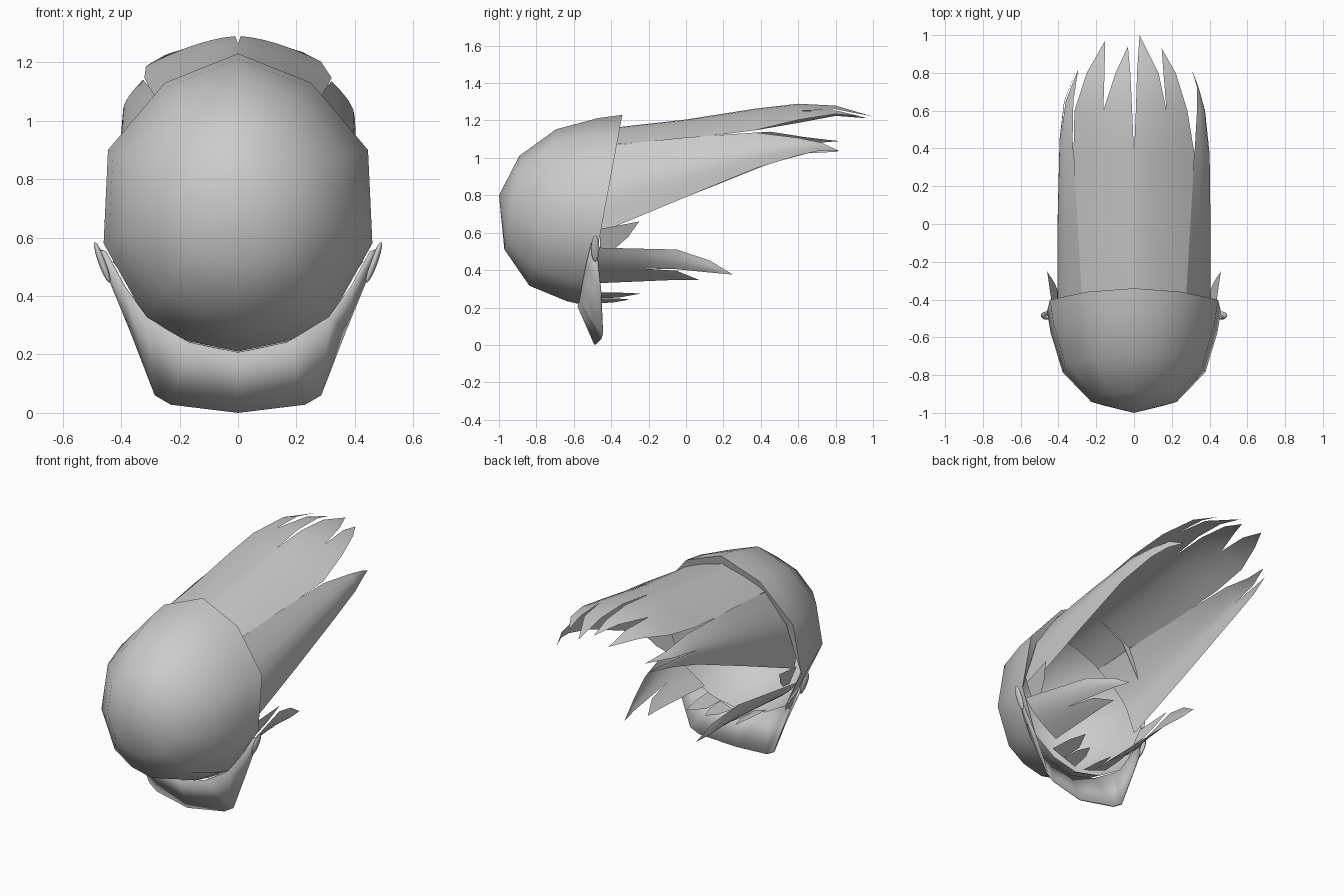
import bpy, bmesh, math
from mathutils import Vector

if "Cube" in bpy.data.objects:
    bpy.data.objects.remove(bpy.data.objects["Cube"])


def lerp_curve(pts, t):
    """Piecewise-linear lookup in a short list of (t, value)."""
    if t <= pts[0][0]:
        return pts[0][1]
    for (a, va), (b, vb) in zip(pts, pts[1:]):
        if t <= b:
            return va + (vb - va) * (t - a) / (b - a)
    return pts[-1][1]


def build(name, grids, thickness=0, angle=40):
    """Mesh object from grids (rows of points); touching grids are welded."""
    bm = bmesh.new()
    for rows in grids:
        vs = [[bm.verts.new(p) for p in row] for row in rows]
        for r0, r1 in zip(vs, vs[1:]):
            for i in range(len(r0) - 1):
                bm.faces.new((r0[i], r0[i + 1], r1[i + 1], r1[i]))
    bmesh.ops.remove_doubles(bm, verts=bm.verts, dist=0.0005)
    bmesh.ops.recalc_face_normals(bm, faces=bm.faces)
    me = bpy.data.meshes.new(name)
    bm.to_mesh(me)
    bm.free()
    ob = bpy.data.objects.new(name, me)
    bpy.context.collection.objects.link(ob)
    bpy.ops.object.select_all(action='DESELECT')
    ob.select_set(True)
    bpy.context.view_layer.objects.active = ob
    bpy.ops.object.shade_smooth_by_angle(angle=math.radians(angle))
    if thickness:
        m = ob.modifiers.new("Thickness", 'SOLIDIFY')
        m.thickness = thickness
        m.offset = -1
    return ob


def lock(surface, rows, cols=4):
    """Tapering lock on a surface(u, y); rows are (y, u_start, u_end)."""
    return [[surface(a + (b - a) * i / cols, y) for i in range(cols + 1)] for y, a, b in rows]


def both_sides(pts):
    return pts + [(-p[0],) + tuple(p[1:]) for p in pts[-2::-1]]


# Face shell: rim outline shrunk in rings towards the nose, with a lip folded in at the top
half = [(0, 1.23), (.25, 1.13), (.445, .9), (.46, .58), (.32, .33), (.17, .245), (0, .21)]
outline = both_sides(half)
rings = []
for f, y0, tilt in [(0, -1, 0), (.49, -.925, .16), (.82, -.755, .17),
                    (.96, -.54, .17), (1, -.42, .185)]:
    rings.append([(x * f, y0 + tilt * (z - .8) * f, .8 + (z - .8) * f) for x, z in outline])
lip = []
for x, z in outline:
    f = 1 - .12 * min(1, max(0, (z - .5) / .4))
    lip.append((x * f, -.43 + .185 * (z - .8), .8 + (z - .8) * f))
build("face_shell", [rings + [lip]], 0, 60)

# Chin collar: flared plate from ear to ear below the shell
outer = [(.485, -.485, .56), (.37, -.457, .28), (.285, -.45, .06), (.23, -.46, .028), (0, -.49, 0)]
inner = [(.457, -.505, .55), (.392, -.535, .43), (.315, -.555, .325), (.17, -.57, .24), (0, -.58, .205)]
build("chin_collar", [[both_sides(outer), both_sides(inner)]], 0.008, 25)

# Ear knobs at the collar ends
for s in (-1, 1):
    bpy.ops.mesh.primitive_uv_sphere_add(segments=8, ring_count=6, radius=1,
                                         location=(s * .465, -.485, .515))
    knob = bpy.context.object
    knob.name = "ear_knob"
    knob.scale = (.013, .022, .075)
    knob.rotation_euler = (0, s * .35, 0)
    bpy.ops.object.shade_smooth()

# Crest top: arched sheet rooted inside the shell and ending in ragged locks
top_z = [(-.62, 1.12), (-.4, 1.16), (0, 1.205), (.36, 1.262), (.6, 1.29), (.8, 1.28), (1, 1.222)]
top_w = [(-.62, .25), (-.4, .275), (.45, .325), (1, .325)]


def crest_surface(u, y):
    drop = lerp_curve([(-.4, .09), (.5, .12), (1, .06)], y)
    return Vector((u * lerp_curve(top_w, y), y, lerp_curve(top_z, y) - drop * abs(u) ** 1.6))


def crest_lock(a, b, a6, b6, a8, b8, tip, tip_y):
    return lock(crest_surface, [(-.62, a, b), (-.37, a, b), (0, a, b), (.37, a, b), (.6, a6, b6),
                                (.8, a8, b8), (tip_y, tip, tip)])


build("crest_top", [
    crest_lock(-1, -.5, -.97, -.5, -.77, -.48, -.47, .97),
    crest_lock(-.5, 0, -.5, -.03, -.3, -.06, -.1, .94),
    crest_lock(0, .53, .03, .53, .05, .4, .09, 1.0),
    crest_lock(.53, 1, .53, .87, .48, .68, .45, .93)])

# Crest sides: curved panels, wide at the shell and ragged at the back
side_top = [(-.62, 1.03), (-.37, 1.07), (.1, 1.12), (.45, 1.14), (.82, 1.10)]
side_low = [(-.46, .6), (.36, .94), (.54, 1.0), (.72, 1.04), (.82, 1.03)]


def side_surface(s):
    def f(v, y):
        yy = y + v * lerp_curve([(-.62, .14), (-.37, -.09), (0, 0)], y)
        zt, zb = lerp_curve(side_top, yy), lerp_curve(side_low, yy)
        xt = lerp_curve([(-.62, .25), (-.4, .275), (.45, .325), (.82, .29)], yy)
        xo = lerp_curve([(-.62, .385), (-.4, .41), (.4, .40), (.65, .37), (.82, .305)], yy)
        return Vector((s * (xt + (xo - xt) * math.sin(min(1, v * 1.5) * math.pi / 2)),
                       yy, zt + (zb - zt) * v))
    return f


# Jaw tufts, lower tufts and ear spikes all hang from the shell rim
def jaw_surface(s):
    def f(v, y):
        zt = lerp_curve([(-.47, .52), (-.05, .51), (.13, .45), (.25, .38)], y)
        zb = lerp_curve([(-.47, .33), (0, .35), (.25, .34)], y)
        x = .43 - .23 * v + (y + .47) * (-.27 + .29 * v) + .03 * math.sin(math.pi * v)
        return Vector((s * x, y, zt + (zb - zt) * v))
    return f


def low_surface(s):
    def f(v, y):
        return Vector((s * (.2 - .17 * v), y, .28 - .06 * v + .03 * (y + .46)))
    return f


def ear_surface(s):
    def f(v, y):
        t = (y + .46) / .21
        return Vector((s * (.43 + .03 * t - .05 * v), y, .62 + .04 * t - .12 * v))
    return f


right_locks = [[(-.62, 0, 1), (-.37, 0, 1), (0, 0, 1), (.37, 0, 1), (.6, .15, 1), (.72, .4, 1),
                (.82, .9, .9)]]
left_locks = [[(-.62, 0, .5), (-.37, 0, .5), (0, 0, .5), (.45, 0, .5), (.65, .1, .45), (.82, .15, .15)],
              [(-.62, .5, 1), (-.37, .5, 1), (0, .5, 1), (.45, .5, 1), (.65, .55, 1), (.82, .95, .95)]]

for s, side, locks in ((1, "right", right_locks), (-1, "left", left_locks)):
    build("crest_side_" + side, [lock(side_surface(s), rows, 6) for rows in locks])
    build("jaw_tuft_" + side, [
        lock(jaw_surface(s), [(-.47, 0, .6), (-.25, 0, .6), (-.05, 0, .65), (.13, 0, .6), (.25, .1, .1)]),
        lock(jaw_surface(s), [(-.47, .6, 1), (-.25, .6, 1), (-.05, .7, 1), (.07, 1, 1)])])
    build("lower_tuft_" + side, [
        lock(low_surface(s), [(-.5, 0, .5), (-.36, .05, .5), (-.24, .2, .2)]),
        lock(low_surface(s), [(-.5, .5, 1), (-.38, .55, .9), (-.3, .7, .7)])])
    build("ear_spike_" + side, [
        lock(ear_surface(s), [(-.46, 0, 1), (-.38, 0, 1), (-.31, 0, .6), (-.25, 0, 0)])])
